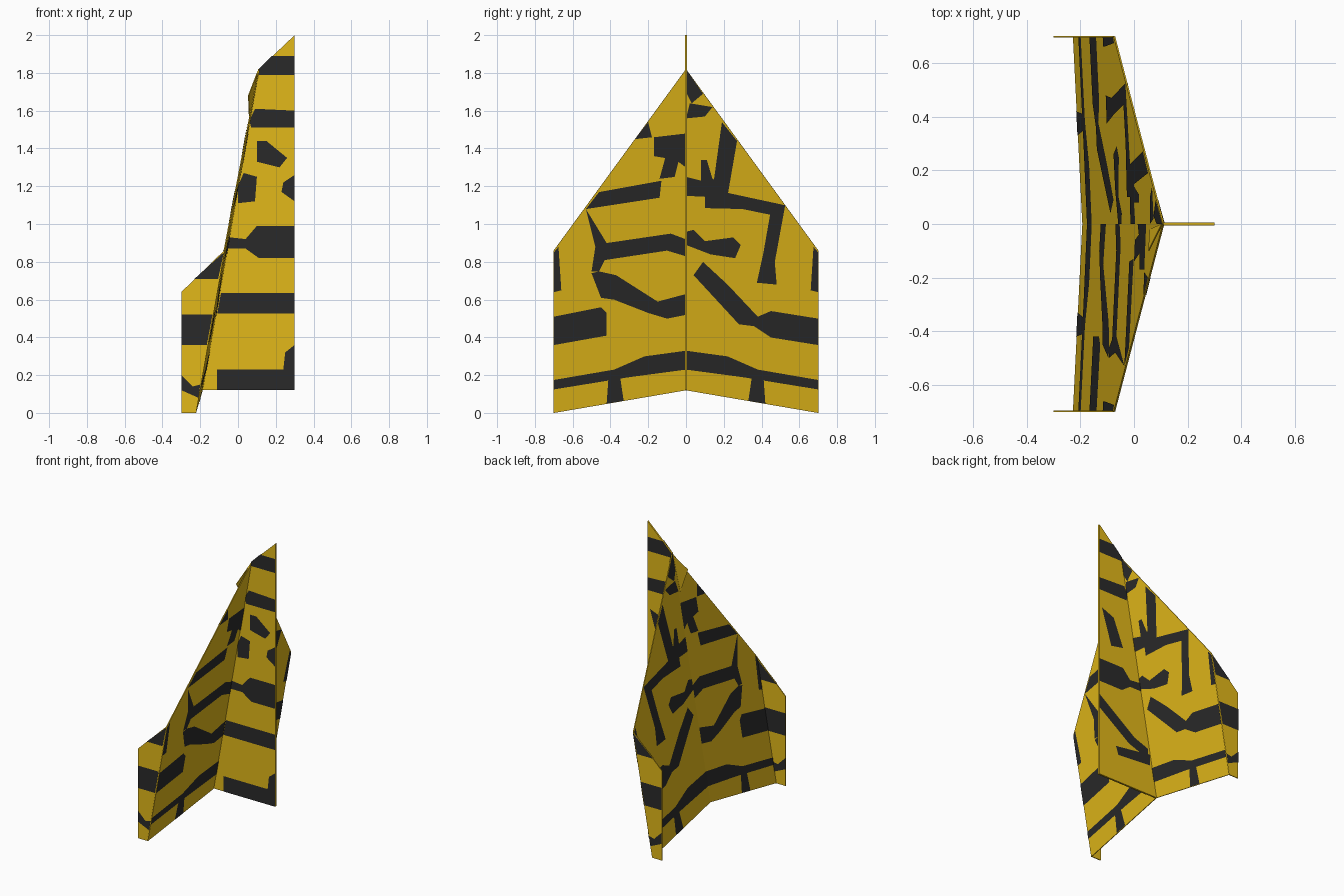
import bpy
import bmesh
from mathutils import Vector

cube = bpy.data.objects.get("Cube")
if cube:
    bpy.data.objects.remove(cube, do_unlink=True)


def make_material(name, color):
    mat = bpy.data.materials.new(name)
    mat.use_nodes = True
    mat.diffuse_color = color
    mat.node_tree.nodes["Principled BSDF"].inputs["Base Color"].default_value = color
    return mat


yellow = make_material("mustard yellow paper", (0.76, 0.48, 0.01, 1))
black = make_material("charcoal camouflage", (0.023, 0.023, 0.023, 1))
PAPER = 0.006
PAINT_GAP = 0.002


def finish(name, bm, material):
    mesh = bpy.data.meshes.new(name)
    bm.to_mesh(mesh)
    bm.free()
    mesh.materials.append(material)
    obj = bpy.data.objects.new(name, mesh)
    bpy.context.collection.objects.link(obj)
    return obj


def sheet(name, outline, normal, thickness=PAPER):
    """A flat sheet of paper centred on the given outline."""
    bm = bmesh.new()
    low = normal * (-thickness / 2)
    face = bm.faces.new([bm.verts.new(p + low) for p in outline])
    extruded = bmesh.ops.extrude_face_region(bm, geom=[face], use_keep_orig=True)
    moved = [v for v in extruded["geom"] if isinstance(v, bmesh.types.BMVert)]
    bmesh.ops.translate(bm, verts=moved, vec=normal * thickness)
    bmesh.ops.recalc_face_normals(bm, faces=bm.faces)
    return finish(name, bm, yellow)


def paint(name, patches, place, normal, thickness=PAPER):
    """Flat camouflage patches lying just above one face of a sheet."""
    bm = bmesh.new()
    lift = normal * (thickness / 2 + PAINT_GAP)
    for patch in patches:
        face = bm.faces.new([bm.verts.new(place(u, v) + lift) for u, v in patch])
        face.normal_update()
        if face.normal.dot(normal) < 0:
            face.normal_flip()
    return finish(name, bm, black)


# Wing plane: leans back towards the tail and drops slightly at the tips
LEAN, DROP, BASE = 0.1765, -0.02, -0.211


def wing_place(side):
    return lambda s, z: Vector((BASE + LEAN * z + DROP * s, side * s, z))


def wing_normal(side):
    return Vector((1, -DROP * side, -LEAN)).normalized()


# Camouflage for wings, as (distance from fold, height)
shared = [
    # tail band and its stub
    [(0, .23), (.3, .19), (.7, .125), (.7, .175), (.38, .23), (.22, .3), (0, .33)],
    [(.35, .2), (.41, .19), (.42, .05), (.33, .065)],
    # wing tip edge
    [(.7, .85), (.7, .64), (.66, .65), (.675, .88)],
]
left_pattern = shared + [
    # long bent stripe
    [(.04, .73), (.09, .8), (.22, .68), (.38, .51), (.45, .54), (.7, .5),
     (.7, .36), (.45, .4), (.36, .46), (.28, .47)],
    # wavy stripe
    [(0, .96), (.04, .97), (.1, .91), (.25, .93), (.29, .89),
     (.26, .82), (.13, .84), (0, .89)],
    # hooked stripe
    [(.1, 1.085), (.1, 1.15), (.2, 1.17), (.525, 1.1), (.47, .8), (.48, .68),
     (.375, .69), (.41, .85), (.445, 1.05), (.3, 1.08)],
    # upright stripe and crossbar
    [(.19, 1.54), (.27, 1.44), (.22, 1.15), (.13, 1.12), (.15, 1.25)],
    [(0, 1.25), (.08, 1.23), (.08, 1.34), (.11, 1.34), (.14, 1.24), (.2, 1.22),
     (.2, 1.14), (0, 1.15)],
    # nose spots
    [(0, 1.82), (.09, 1.69), (.03, 1.64), (0, 1.7)],
    [(0, 1.56), (.02, 1.64), (.14, 1.62), (.1, 1.57)],
]
right_pattern = shared + [
    # tip block
    [(.7, .51), (.45, .56), (.42, .53), (.42, .41), (.7, .36)],
    # sloping stripe
    [(.5, .74), (.46, .75), (.37, .73), (.15, .59), (0, .63), (0, .52),
     (.1, .5), (.2, .53), (.38, .6), (.45, .61)],
    # forked stripe
    [(0, .92), (.08, .95), (.42, .9), (.53, 1.08), (.48, .88), (.5, .75),
     (.46, .75), (.43, .81), (.1, .86), (0, .83)],
    # leading edge bars
    [(.53, 1.08), (.14, 1.14), (.13, 1.23), (.46, 1.17)],
    [(.17, 1.46), (0, 1.48), (0, 1.3), (.04, 1.33), (.06, 1.25),
     (.14, 1.24), (.11, 1.35), (.17, 1.36)],
    [(.27, 1.45), (.2, 1.54), (.18, 1.46)],
]

wing_outline = [(0, .12), (.7, 0), (.7, .86), (0, 1.82)]
winglet_outline = [(-.3, 0), (-.225, 0), (-.073, .86), (-.3, .64)]
winglet_patches = [
    [(-.3, .36), (-.165, .36), (-.135, .52), (-.3, .52)],
    [(-.3, .2), (-.24, .14), (-.2, .15), (-.21, .08), (-.3, .12)],
    [(-.23, .71), (-.105, .71), (-.075, .85)],
]

# Wings with upturned tips, one per side
for label, side, pattern in (("left", 1, left_pattern), ("right", -1, right_pattern)):
    place, normal = wing_place(side), wing_normal(side)
    sheet(label + "_wing", [place(*p) for p in wing_outline], normal)
    paint(label + "_wing_under_camouflage", pattern, place, normal)
    paint(label + "_wing_upper_camouflage", pattern, place, -normal)

    outward = Vector((0, side, 0))

    def tip_place(x, z, side=side):
        return Vector((x, side * 0.698, z))

    sheet(label + "_winglet", [tip_place(*p) for p in winglet_outline], outward)
    for face_name, direction in (("outer", outward), ("inner", -outward)):
        paint(f"{label}_winglet_{face_name}_camouflage", winglet_patches, tip_place, direction)

# Keel below the fold, with a different pattern on each face
keel_thickness = 0.012
keel_outline = [(-.19, .12), (.3, .12), (.3, 2), (.11, 1.82)]
keel_shared = [
    [(.11, 1.79), (.3, 1.79), (.3, 1.89), (.18, 1.89), (.11, 1.82)],
    [(.07, 1.51), (.3, 1.51), (.3, 1.6), (.09, 1.61), (.06, 1.55)],
    [(-.06, .87), (.04, .87), (.11, .82), (.3, .82), (.3, .99), (.1, .99), (.04, .92), (-.05, .93)],
]
keel_right = keel_shared + [
    [(-.11, .12), (.3, .12), (.3, .36), (.25, .32), (.24, .23), (-.11, .23)],
    [(-.11, .525), (.3, .525), (.3, .635), (-.09, .635)],
    [(0, 1.11), (.09, 1.12), (.1, 1.25), (.03, 1.27), (0, 1.2)],
    [(.23, 1.17), (.3, 1.12), (.3, 1.26), (.24, 1.22)],
    [(.1, 1.44), (.15, 1.44), (.26, 1.35), (.22, 1.3), (.1, 1.33)],
]
keel_left = keel_shared + [
    [(.3, .72), (.3, .62), (.05, .44), (-.12, .38), (-.11, .46), (0, .5)],
    [(.14, .32), (.16, .38), (-.13, .42), (-.13, .34)],
    [(.28, 1.38), (.18, 1.34), (.1, 1.14), (.2, 1.12)],
]


def keel_place(x, z):
    return Vector((x, 0, z))


keel_normal = Vector((0, 1, 0))
sheet("keel", [keel_place(*p) for p in keel_outline], keel_normal, keel_thickness)
paint("keel_left_camouflage", keel_left, keel_place, keel_normal, keel_thickness)
paint("keel_right_camouflage", keel_right, keel_place, -keel_normal, keel_thickness)

# Small lifted paper corner beside the nose
corner = [Vector((.105, 0, 1.81)), Vector((.055, -.1, 1.68)), Vector((.06, -.02, 1.55))]
corner_normal = (corner[1] - corner[0]).cross(corner[2] - corner[0]).normalized()
sheet("nose_fold", corner, corner_normal, 0.004)
